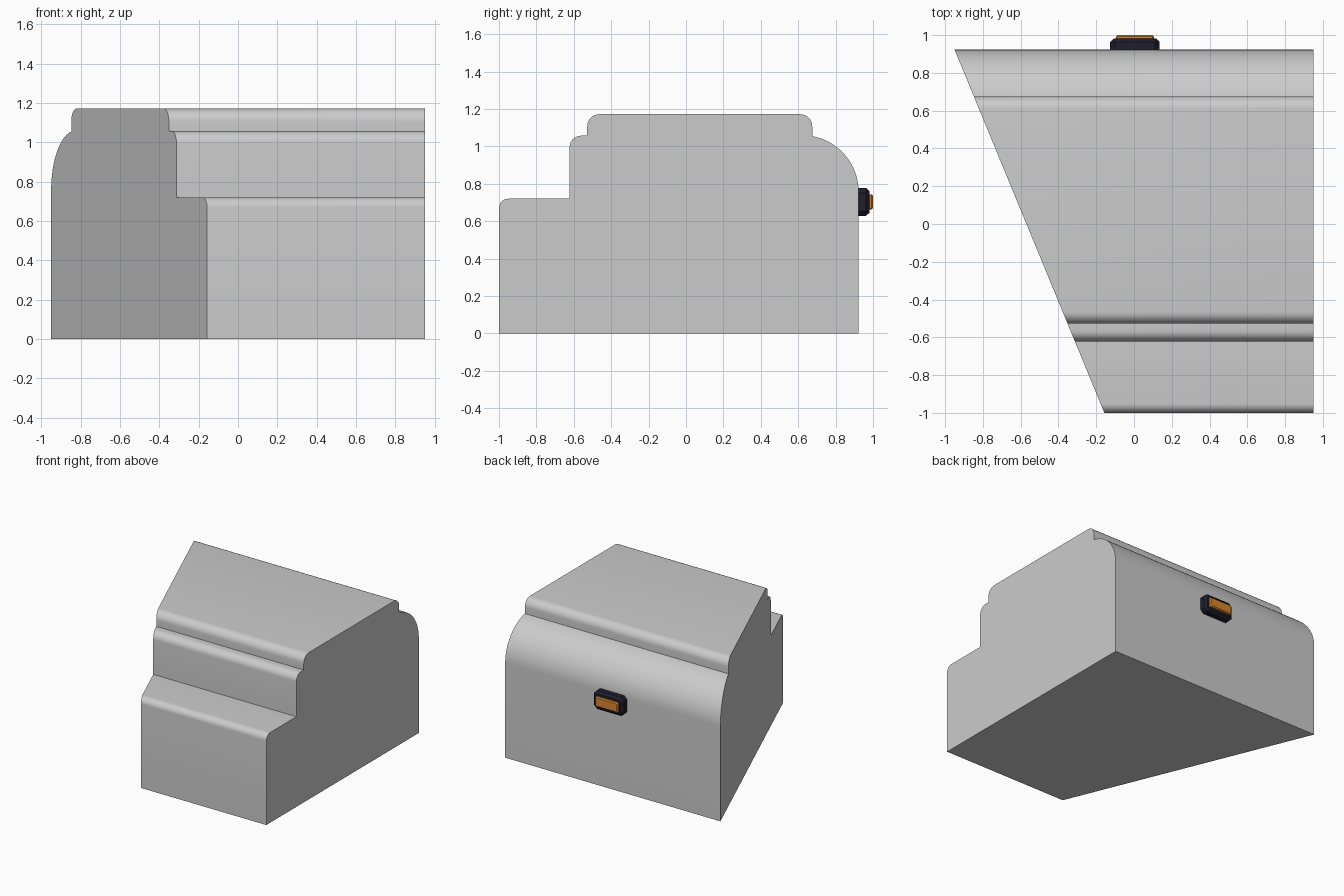
import bpy
from math import cos, sin, radians

if "Cube" in bpy.data.objects:
    bpy.data.objects.remove(bpy.data.objects["Cube"])


def make(name, rings, color=None):
    """Skin a row of matching closed rings and cap both ends."""
    n = len(rings[0])
    verts = [v for r in rings for v in r]
    faces = [(k * n + i, k * n + (i + 1) % n, (k + 1) * n + (i + 1) % n, (k + 1) * n + i)
             for k in range(len(rings) - 1) for i in range(n)]
    faces += [tuple(reversed(range(n))), tuple(range(len(verts) - n, len(verts)))]
    me = bpy.data.meshes.new(name)
    me.from_pydata(verts, [], faces)
    ob = bpy.data.objects.new(name, me)
    bpy.context.collection.objects.link(ob)
    bpy.ops.object.select_all(action='DESELECT')
    ob.select_set(True)
    bpy.context.view_layer.objects.active = ob
    bpy.ops.object.mode_set(mode='EDIT')
    bpy.ops.mesh.select_all(action='SELECT')
    bpy.ops.mesh.normals_make_consistent(inside=False)
    bpy.ops.object.mode_set(mode='OBJECT')
    if color:
        mat = bpy.data.materials.new(name)
        mat.diffuse_color = color
        mat.use_nodes = True
        mat.node_tree.nodes["Principled BSDF"].inputs["Base Color"].default_value = mat.diffuse_color
        me.materials.append(mat)
    return ob


def arc(cy, cz, r, a0, a1, n=8):
    angles = [radians(a0 + (a1 - a0) * i / n) for i in range(n + 1)]
    return [(cy + r * cos(a), cz + r * sin(a)) for a in angles]


def octagon(y, w, h, c, cx=0.005, cz=0.703):
    """Rectangle of half size w x h with cut corners, facing y."""
    pts = [(w, h - c), (w - c, h), (c - w, h), (-w, h - c),
           (-w, c - h), (c - w, -h), (w - c, -h), (w, c - h)]
    return [(cx + px, y, cz + pz) for px, pz in pts]


# Stepped side profile (y, z) with rounded step edges
profile = [(-1, 0)]
profile += arc(-0.95, 0.67, 0.05, 180, 90)
profile += [(-0.622, 0.72)]
profile += arc(-0.562, 0.997, 0.06, 180, 90)
profile += [(-0.528, 1.057)]
profile += arc(-0.463, 1.107, 0.065, 180, 90)
profile += arc(0.61, 1.107, 0.065, 90, 0)
profile += arc(0.62, 0.757, 0.303, 79.5, 0, 16)
profile += [(0.923, 0)]


# Body: straight right end, slanted left end
def slant(y):
    return -0.157 - (y + 1) * (0.793 / 1.923)


body = make("stepped_body", [[(slant(y), y, z) for y, z in profile],
                             [(0.95, y, z) for y, z in profile]])
bpy.ops.object.shade_smooth_by_angle(angle=radians(30))

# Lamp on the back wall: dark chamfered housing and orange lens
make("lamp_housing", [octagon(0.915, 0.131, 0.074, 0.025),
                      octagon(0.963, 0.131, 0.074, 0.025),
                      octagon(0.981, 0.114, 0.057, 0.018)], (0.013, 0.013, 0.027, 1))
make("lamp_lens", [octagon(0.97, 0.1, 0.04, 0.006),
                   octagon(0.993, 0.1, 0.04, 0.006),
                   octagon(1.0, 0.092, 0.032, 0.005)], (0.7, 0.24, 0.03, 1))
